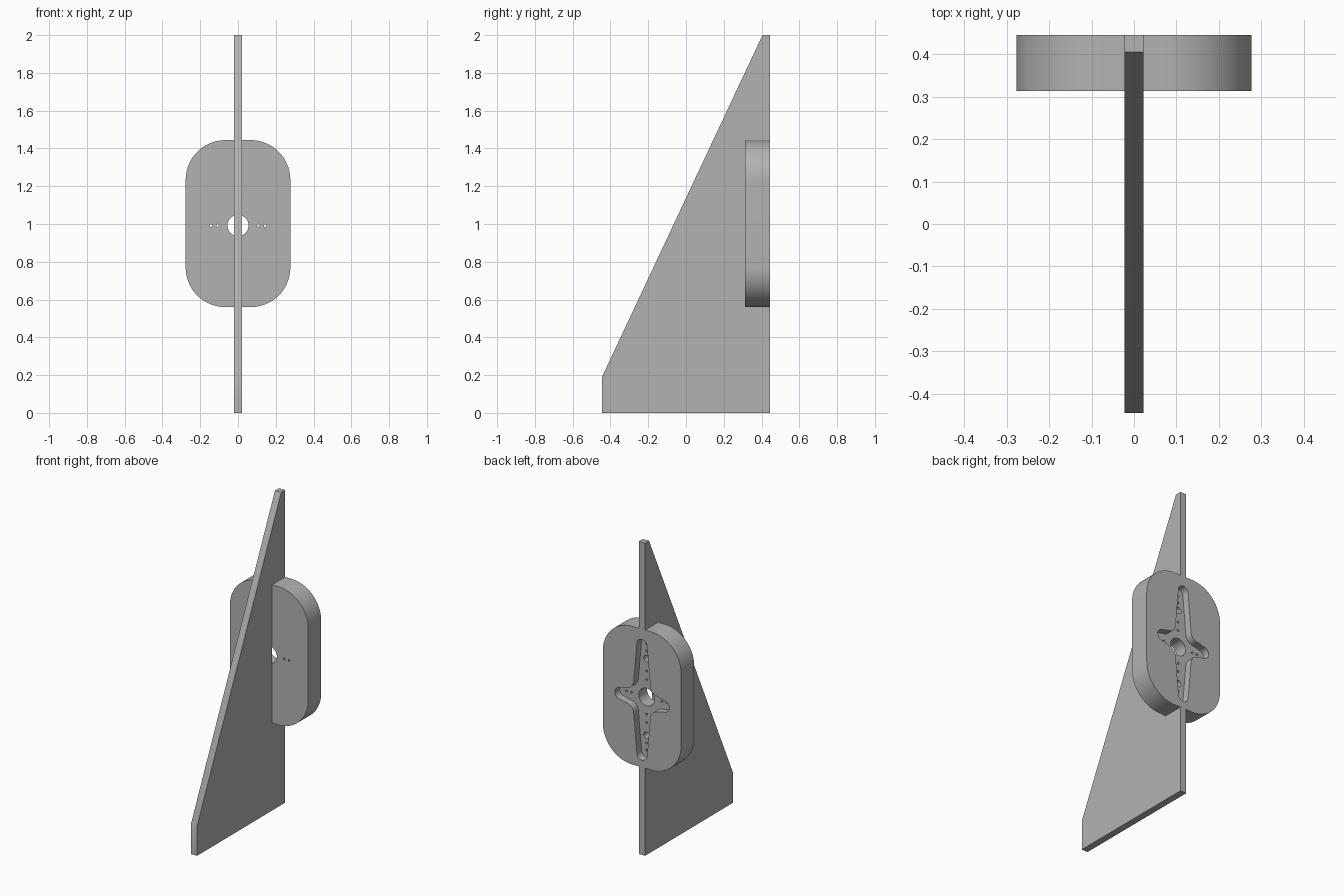
import bpy, bmesh
from math import cos, sin, radians
from mathutils import Vector

cube = bpy.data.objects.get("Cube")
if cube:
    bpy.data.objects.remove(cube, do_unlink=True)

BACK, PAD_FRONT, HUB_Z = 0.445, 0.313, 0.992

grey = bpy.data.materials.new("plain grey")
grey.use_nodes = True
grey.diffuse_color = (0.45, 0.45, 0.45, 1)
grey.node_tree.nodes["Principled BSDF"].inputs["Base Color"].default_value = grey.diffuse_color


def prism(name, points, direction):
    """Extrude a closed outline of 3D points along a direction."""
    bm = bmesh.new()
    face = bm.faces.new([bm.verts.new(p) for p in points])
    moved = bmesh.ops.extrude_face_region(bm, geom=[face])["geom"]
    bmesh.ops.translate(bm, vec=Vector(direction),
                        verts=[v for v in moved if isinstance(v, bmesh.types.BMVert)])
    bmesh.ops.recalc_face_normals(bm, faces=bm.faces)
    mesh = bpy.data.meshes.new(name)
    bm.to_mesh(mesh)
    bm.free()
    mesh.materials.append(grey)
    obj = bpy.data.objects.new(name, mesh)
    bpy.context.collection.objects.link(obj)
    return obj


def arc(cx, cz, r, start, end, n=10):
    angles = [radians(start + (end - start) * i / n) for i in range(n + 1)]
    return [(cx + r * cos(a), cz + r * sin(a)) for a in angles]


def four_way(quadrant):
    """Mirror a quarter outline, running from +x to +z, into a full loop."""
    loop = list(quadrant)
    loop += [(-x, z) for x, z in reversed(quadrant)]
    loop += [(-x, -z) for x, z in quadrant]
    loop += [(x, -z) for x, z in reversed(quadrant)]
    return [p for i, p in enumerate(loop)
            if (Vector(p) - Vector(loop[i - 1])).length > 1e-5]


def xz_prism(name, outline, z, y0, y1):
    return prism(name, [(x, y0, z + dz) for x, dz in outline], (0, y1 - y0, 0))


def combine(target, other, operation):
    mod = target.modifiers.new(operation.lower(), "BOOLEAN")
    mod.operation, mod.solver, mod.object = operation, "EXACT", other
    bpy.context.view_layer.objects.active = target
    bpy.ops.object.modifier_apply(modifier=mod.name)
    bpy.data.objects.remove(other, do_unlink=True)


# Upright tapered fin
profile = [(-BACK, 0), (BACK, 0), (BACK, 2), (0.405, 2), (-BACK, 0.19)]
bracket = prism("fin_with_mounting_pad", [(-0.022, y, z) for y, z in profile], (0.044, 0, 0))

# Rounded mounting pad, flush with the back of the fin
pad = xz_prism("mounting_pad", four_way(arc(0.067, 0.232, 0.21, 0, 90, 20)), 1.002, PAD_FRONT, BACK)
combine(bracket, pad, "UNION")

# Cross-shaped pocket with rounded tips and filleted inner corners
cross = arc(0.155, 0, 0.037, 0, 85) + arc(0.115, 0.105, 0.057, 270, 180) + arc(0, 0.35, 0.036, 5, 90)
combine(bracket, xz_prism("pocket_cutter", four_way(cross), HUB_Z, BACK - 0.047, 0.5), "DIFFERENCE")

# Hub hole, two screw holes and rows of pin holes: (x, z offset, radius)
holes = [(0, 0, 0.056)]
for side in (-1, 1):
    holes.append((0, side * 0.245, 0.021))
    holes += [(side * x, 0, 0.007) for x in (0.108, 0.143)]
    holes += [(0, side * z, 0.007) for z in (0.11, 0.165, 0.295, 0.34)]
for x, z, r in holes:
    ring = arc(x, z, r, 0, 360, 32 if r > 0.01 else 12)[:-1]
    combine(bracket, xz_prism("hole_cutter", ring, HUB_Z, PAD_FRONT - 0.001, 0.5), "DIFFERENCE")

# Smooth curved walls, sharp edges elsewhere
bpy.ops.object.select_all(action="DESELECT")
bracket.select_set(True)
bpy.context.view_layer.objects.active = bracket
bpy.ops.object.shade_smooth_by_angle(angle=radians(30))
